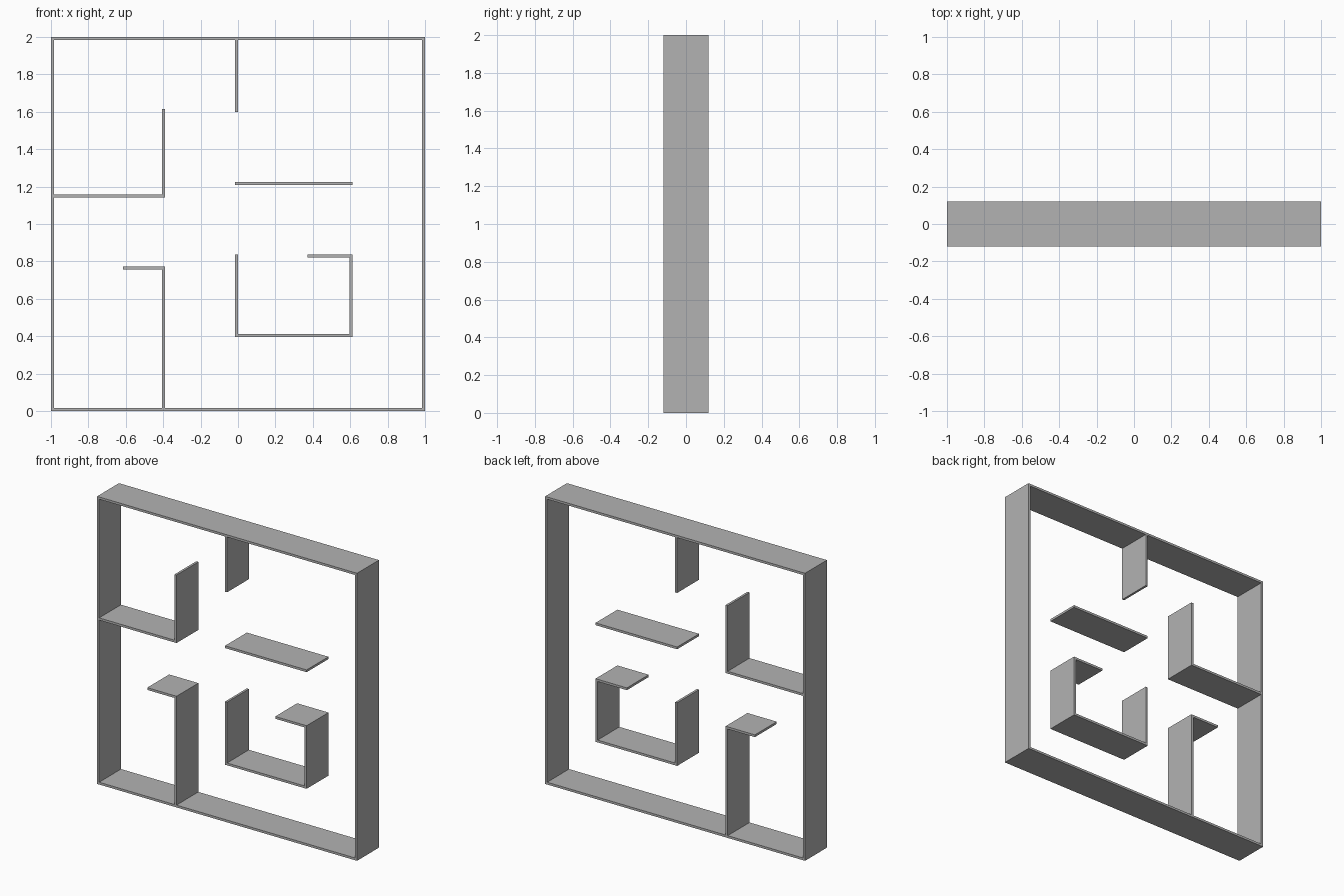
import bpy
import bmesh
from mathutils import Matrix, Vector

DEPTH = 0.24   # front to back
T = 0.016      # board thickness

cube = bpy.data.objects.get("Cube")
if cube:
    bpy.data.objects.remove(cube, do_unlink=True)

# Single grey material
grey = bpy.data.materials.new("plain_grey")
grey.use_nodes = True
colour = (0.45, 0.45, 0.45, 1.0)
grey.diffuse_color = colour
grey.node_tree.nodes["Principled BSDF"].inputs["Base Color"].default_value = colour


def board(name, x0, x1, z0, z1):
    """Flat-shaded board spanning x0..x1 and z0..z1 at full depth."""
    centre = Vector(((x0 + x1) / 2, 0, (z0 + z1) / 2))
    size = Matrix.Diagonal((x1 - x0, DEPTH, z1 - z0, 1))
    bm = bmesh.new()
    bmesh.ops.create_cube(bm, size=1, matrix=size)
    mesh = bpy.data.meshes.new(name)
    bm.to_mesh(mesh)
    bm.free()
    mesh.materials.append(grey)
    obj = bpy.data.objects.new(name, mesh)
    obj.location = centre
    bpy.context.collection.objects.link(obj)


def shelf(name, x0, x1, z):
    board(name, x0, x1, z, z + T)


def upright(name, x, z0, z1):
    board(name, x, x + T, z0, z1)


# Outer frame
shelf("frame_bottom", -1, 1, 0)
shelf("frame_top", -1, 1, 2 - T)
upright("frame_right", -1, T, 2 - T)
upright("frame_left", 1 - T, T, 2 - T)

# Divider hanging from the top
upright("top_divider", -0.016, 1.6, 2 - T)

# Upper bracket joined to the right side of the frame
shelf("upper_bracket_shelf", -1 + T, -0.389, 1.143)
upright("upper_bracket_upright", -0.405, 1.143 + T, 1.616)

# Lower post with a short ledge
upright("lower_post", -0.405, T, 0.757)
shelf("lower_post_ledge", -0.614, -0.389, 0.757)

# Free shelf in the middle
shelf("middle_shelf", -0.016, 0.612, 1.208)

# Open box
shelf("box_bottom", -0.016, 0.612, 0.397)
upright("box_right_side", -0.016, 0.397 + T, 0.836)
upright("box_left_side", 0.596, 0.397 + T, 0.82)
shelf("box_top_ledge", 0.371, 0.612, 0.82)
